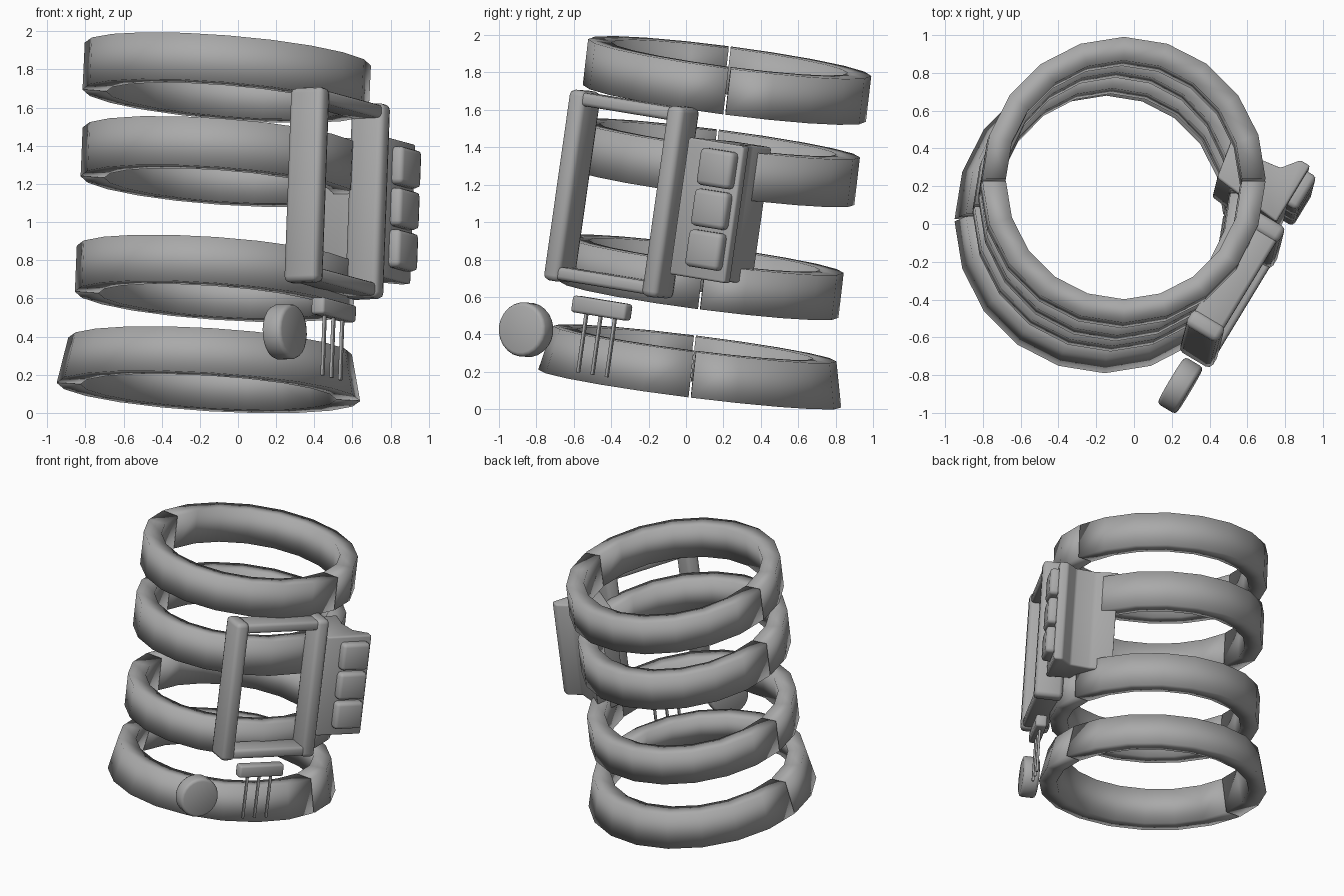
import bpy, bmesh, math
from mathutils import Vector, Matrix

cube = bpy.data.objects.get("Cube")
if cube:
    bpy.data.objects.remove(cube, do_unlink=True)

GREY = 0.4
mat = bpy.data.materials.new("plain grey")
mat.use_nodes = True
mat.diffuse_color = (GREY, GREY, GREY, 1)
mat.node_tree.nodes["Principled BSDF"].inputs["Base Color"].default_value = (GREY, GREY, GREY, 1)

# Tilted panel axes: W across, U up, N outward
W = Vector((0.37, 0.61, -0.1)).normalized()
U = Vector((0.06, 0.18, 0.98))
U = (U - W * U.dot(W)).normalized()
N = W.cross(U)
PANEL = Vector((0.52, -0.345, 1.15))


def finish(name, bm, bevel=0, angle=None):
    bmesh.ops.recalc_face_normals(bm, faces=bm.faces)
    if bevel:
        bmesh.ops.bevel(bm, geom=list(bm.edges), offset=bevel, segments=2,
                        profile=0.5, affect='EDGES', clamp_overlap=True)
    mesh = bpy.data.meshes.new(name)
    bm.to_mesh(mesh)
    bm.free()
    mesh.materials.append(mat)
    obj = bpy.data.objects.new(name, mesh)
    bpy.context.collection.objects.link(obj)
    bpy.ops.object.select_all(action='DESELECT')
    obj.select_set(True)
    bpy.context.view_layer.objects.active = obj
    if angle:
        bpy.ops.object.shade_smooth_by_angle(angle=math.radians(angle))
    else:
        bpy.ops.object.shade_smooth()
    return obj


def panel_matrix(origin):
    m = Matrix((W, U, N)).transposed().to_4x4()
    m.translation = origin
    return m


def block(name, origin, centre, size, bevel):
    """Rounded box in panel axes."""
    bm = bmesh.new()
    bmesh.ops.create_cube(bm, size=1)
    bmesh.ops.scale(bm, vec=size, verts=bm.verts)
    bmesh.ops.translate(bm, vec=centre, verts=bm.verts)
    bmesh.ops.transform(bm, matrix=panel_matrix(origin), verts=bm.verts)
    return finish(name, bm, bevel, 60)


def half_ring(name, centre, rx, ry, height, top_scale, slope, start):
    """Half of a tilted band with a rectangular section."""
    bm = bmesh.new()
    steps, gap, thick = 10, 0.008, 0.125
    sx, sy = slope
    lean = Vector((sx * 0.6, sy * 0.9, 1)) * height
    loops = []
    for i in range(steps + 1):
        t = start + gap + (math.pi - 2 * gap) * i / steps
        loop = []
        for inset, top in ((0, 0), (0, 1), (thick, 1), (thick, 0)):
            k = top_scale if top else 1
            dx = (rx * k - inset) * math.cos(t)
            dy = (ry * k - inset) * math.sin(t)
            p = Vector(centre) + Vector((dx, dy, -sx * dx - sy * dy)) + lean * top
            loop.append(bm.verts.new(p))
        loops.append(loop)
    for a, b in zip(loops, loops[1:]):
        for j in range(4):
            k = (j + 1) % 4
            bm.faces.new((a[j], a[k], b[k], b[j]))
    bm.faces.new(loops[0])
    bm.faces.new(loops[-1])
    return finish(name, bm)


# Four stacked bands, each a front and a back half
bands = (
    ("base_band", (-0.155, 0.02, 0.11), 0.795, 0.81, 0.24, 0.935, (0.06, 0.125)),
    ("lower_band", (-0.125, 0.07, 0.585), 0.73, 0.745, 0.24, 1, (0.07, 0.13)),
    ("upper_band", (-0.1, 0.14, 1.19), 0.725, 0.76, 0.255, 1, (0.07, 0.13)),
    ("top_band", (-0.065, 0.205, 1.635), 0.75, 0.757, 0.245, 1, (0.08, 0.13)),
)
for name, *spec in bands:
    half_ring(name + "_back", *spec, 0)
    half_ring(name + "_front", *spec, math.pi)

# Open rectangular frame
HW, HL, BAR, RAIL, DEEP = 0.36, 0.515, 0.1, 0.07, 0.2
for side, label in ((-1, "front"), (1, "rear")):
    block("frame_upright_" + label, PANEL, (side * (HW - BAR / 2), 0, 0),
          (BAR, 2 * HL, DEEP), 0.03)
for side, label in ((-1, "bottom"), (1, "top")):
    block("frame_rail_" + label, PANEL, (0, side * (HL - RAIL / 2 - 0.01), 0),
          (2 * HW - BAR, RAIL, DEEP - 0.02), 0.02)

# Control box, extruded from a flared outline in W and N
outline = ((0.38, 0.03), (0.73, 0.03), (0.73, -0.03), (0.64, -0.1),
           (0.62, -0.24), (0.65, -0.4), (0.42, -0.36))
bm = bmesh.new()
ends = [[bm.verts.new((w, u, n)) for w, n in outline] for u in (-0.38, 0.36)]
for end in ends:
    bm.faces.new(end)
for j in range(len(outline)):
    k = (j + 1) % len(outline)
    bm.faces.new((ends[0][j], ends[0][k], ends[1][k], ends[1][j]))
bmesh.ops.transform(bm, matrix=panel_matrix(PANEL), verts=bm.verts)
finish("control_box", bm, 0.012, 45)

# Three push buttons
for i in range(3):
    block(f"button_{i + 1}", PANEL, (0.6, 0.22 * (1 - i), 0.045),
          (0.21, 0.2, 0.09), 0.025)

# Round knob on its side
bm = bmesh.new()
bmesh.ops.create_cone(bm, cap_ends=True, segments=24, radius1=0.145,
                      radius2=0.145, depth=0.115)
bmesh.ops.transform(bm, matrix=panel_matrix(Vector((0.245, -0.855, 0.425))), verts=bm.verts)
rims = [e for e in bm.edges if any(len(f.verts) > 4 for f in e.link_faces)]
bmesh.ops.bevel(bm, geom=rims, offset=0.02, segments=2, profile=0.5, affect='EDGES')
finish("round_knob", bm)

# Small comb: a holder with three pins
COMB = Vector((0.502, -0.45, 0.54))
block("comb_holder", COMB, (0, 0, 0), (0.34, 0.09, 0.08), 0.015)
for i in range(3):
    block(f"comb_pin_{i + 1}", COMB, ((i - 1) * 0.09, -0.19, 0),
          (0.018, 0.34, 0.018), 0.003)
